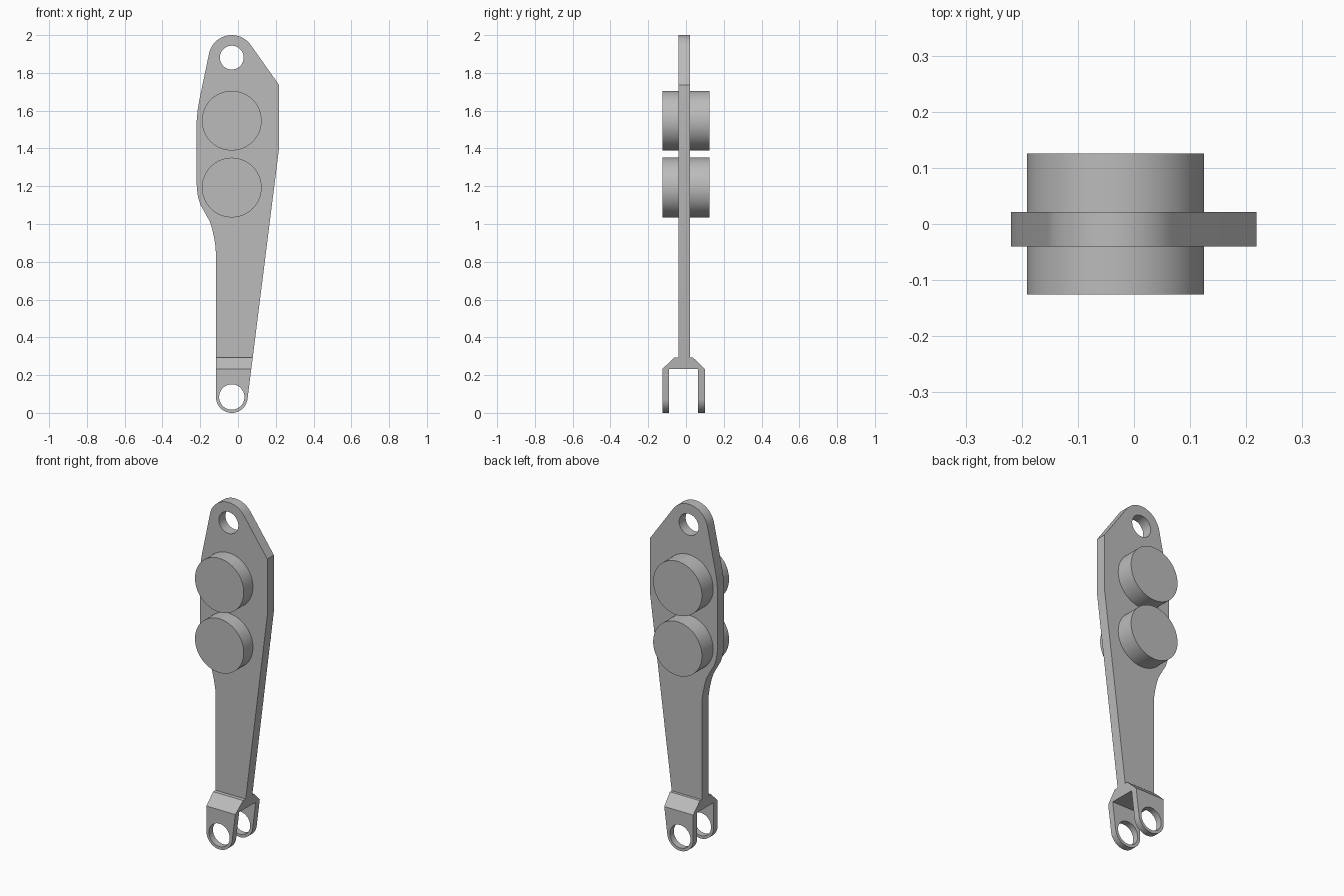
import bpy
import bmesh
from math import sin, cos, radians, pi
from mathutils import Matrix, Vector

cube = bpy.data.objects.get("Cube")
if cube:
    bpy.data.objects.remove(cube, do_unlink=True)

grey = bpy.data.materials.new("plain grey")
grey.use_nodes = True
colour = (0.5, 0.5, 0.5, 1)
grey.diffuse_color = colour
grey.node_tree.nodes["Principled BSDF"].inputs["Base Color"].default_value = colour

AXIS_X = -0.033          # shared centre line of holes and bosses


def finish(bm, name):
    bmesh.ops.recalc_face_normals(bm, faces=bm.faces[:])
    mesh = bpy.data.meshes.new(name)
    bm.to_mesh(mesh)
    bm.free()
    mesh.materials.append(grey)
    obj = bpy.data.objects.new(name, mesh)
    bpy.context.collection.objects.link(obj)
    return obj


def prism(name, points, start, depth):
    """Extrude a closed outline of 3D points along depth."""
    bm = bmesh.new()
    face = bm.faces.new([bm.verts.new(Vector(p) + Vector(start)) for p in points])
    ext = bmesh.ops.extrude_face_region(bm, geom=[face])
    moved = [v for v in ext["geom"] if isinstance(v, bmesh.types.BMVert)]
    bmesh.ops.translate(bm, verts=moved, vec=depth)
    return finish(bm, name)


def cylinder(name, z, radius, half):
    bm = bmesh.new()
    bmesh.ops.create_cone(bm, cap_ends=True, segments=64, radius1=radius,
                          radius2=radius, depth=2 * half,
                          matrix=Matrix.Translation((AXIS_X, 0, z)) @ Matrix.Rotation(pi / 2, 4, "X"))
    return finish(bm, name)


def arc(cz, r, a0, a1, n=24):
    angles = [radians(a0 + (a1 - a0) * i / n) for i in range(n + 1)]
    return [(AXIS_X + r * cos(a), cz + r * sin(a)) for a in angles]


def select(obj):
    bpy.ops.object.select_all(action="DESELECT")
    obj.select_set(True)
    bpy.context.view_layer.objects.active = obj


def cut(obj, tool, operation):
    mod = obj.modifiers.new("cut", "BOOLEAN")
    mod.operation = operation
    mod.solver = "EXACT"
    mod.object = tool
    select(obj)
    bpy.ops.object.modifier_apply(modifier=mod.name)
    bpy.data.objects.remove(tool, do_unlink=True)


def smooth(obj):
    select(obj)
    bpy.ops.object.shade_smooth_by_angle(angle=radians(30))


# Front outline: rounded foot, tapered right edge, rounded head, curved left edge
outline = arc(0.084, 0.084, 180, 352.6)
outline += [(0.218, 1.407), (0.218, 1.735)]
outline += arc(1.877, 0.123, 35, 169.5)
outline += [(-0.205, 1.655), (-0.214, 1.6), (-0.219, 1.545), (-0.219, 1.215),
            (-0.217, 1.18), (-0.211, 1.14), (-0.198, 1.1), (-0.15, 1.015),
            (-0.137, 0.975), (-0.125, 0.92), (-0.119, 0.88), (-0.117, 0.84)]
arm = prism("link_arm", [(x, 0, z) for x, z in outline], (0, -0.3, 0), (0, 0.6, 0))

# Side profile: thin plate spreading into a two-pronged fork
side = [(-0.04, 2.1), (-0.04, 0.292), (-0.063, 0.292), (-0.1255, 0.232),
        (-0.1255, -0.1), (-0.089, -0.1), (-0.089, 0.232), (0.064, 0.232),
        (0.064, -0.1), (0.101, -0.1), (0.101, 0.232), (0.038, 0.292),
        (0.021, 0.292), (0.021, 2.1)]
cut(arm, prism("fork_cutter", [(0, y, z) for y, z in side], (-0.5, 0, 0), (1, 0, 0)), "INTERSECT")

# Pin holes
for z, r in ((0.084, 0.067), (1.881, 0.063)):
    cut(arm, cylinder("hole_cutter", z, r, 0.4), "DIFFERENCE")
smooth(arm)

# Round bosses passing through the plate
for name, z in (("upper_boss", 1.547), ("lower_boss", 1.193)):
    smooth(cylinder(name, z, 0.158, 0.1255))
